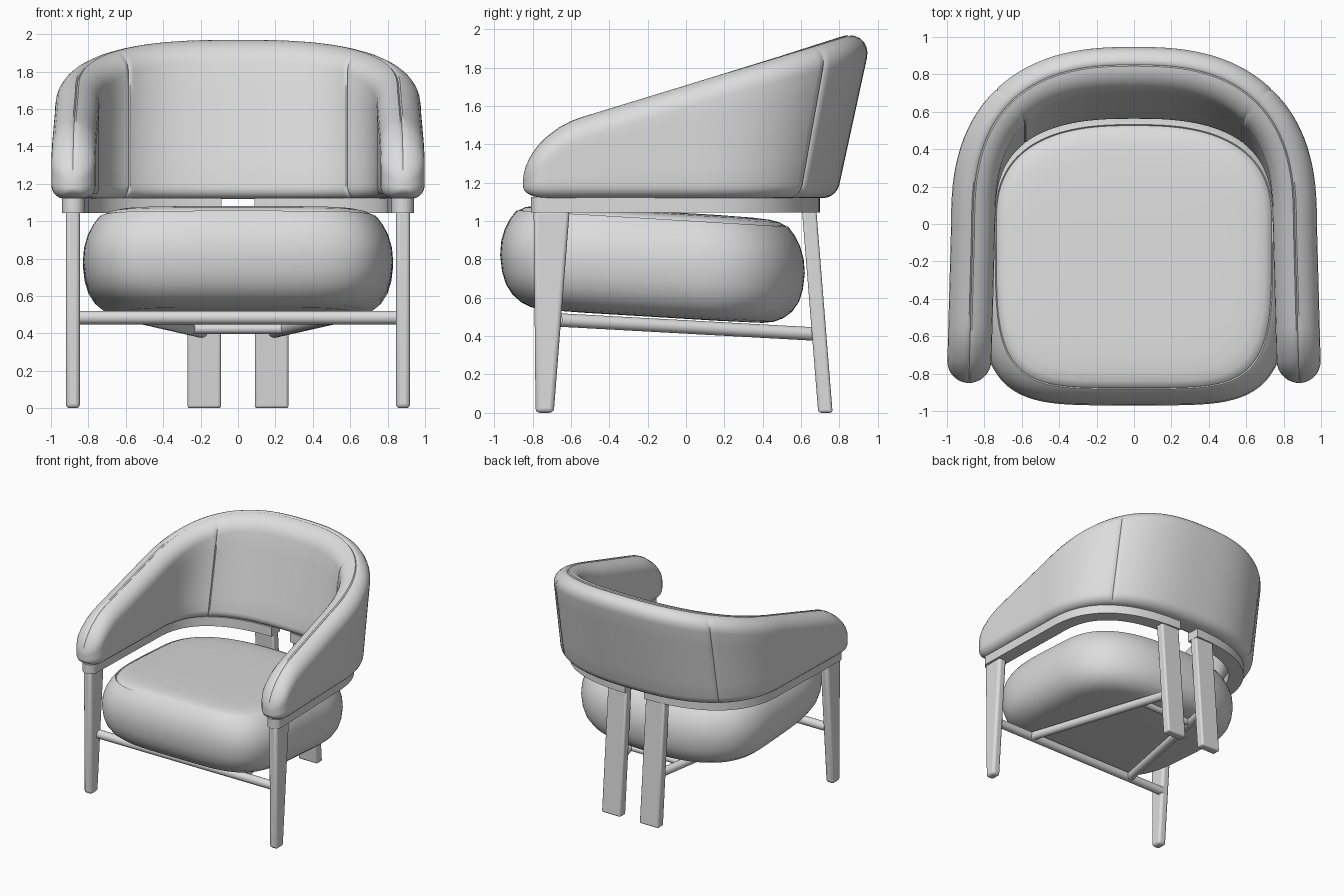
import bpy, bmesh, math
from mathutils import Vector

if "Cube" in bpy.data.objects:
    bpy.data.objects.remove(bpy.data.objects["Cube"])

grey = bpy.data.materials.new("light_grey")
grey.diffuse_color = (0.72, 0.72, 0.72, 1)
grey.use_nodes = True
grey.node_tree.nodes["Principled BSDF"].inputs["Base Color"].default_value = grey.diffuse_color


def finish(name, bm, mirror=False, bevel=0, angle=40):
    bmesh.ops.recalc_face_normals(bm, faces=bm.faces)
    me = bpy.data.meshes.new(name)
    bm.to_mesh(me)
    bm.free()
    ob = bpy.data.objects.new(name, me)
    bpy.context.collection.objects.link(ob)
    me.materials.append(grey)
    bpy.ops.object.select_all(action='DESELECT')
    ob.select_set(True)
    bpy.context.view_layer.objects.active = ob
    bpy.ops.object.shade_smooth_by_angle(angle=math.radians(angle))
    if bevel:
        b = ob.modifiers.new("bevel", 'BEVEL')
        b.width, b.segments = bevel, 3
    if mirror:
        m = ob.modifiers.new("mirror", 'MIRROR')
        m.use_clip = True
    return ob


def loft(rings, cap_start=True, cap_end=True):
    """Bridge a list of closed point rings."""
    bm = bmesh.new()
    vs = [[bm.verts.new(p) for p in r] for r in rings]
    n = len(vs[0])
    for a, b in zip(vs, vs[1:]):
        for i in range(n):
            j = (i + 1) % n
            bm.faces.new((a[i], a[j], b[j], b[i]))
    if cap_start:
        bm.faces.new(vs[0])
    if cap_end:
        bm.faces.new(vs[-1])
    return bm


def tube(name, p, q, r, mirror=False):
    p, q = Vector(p), Vector(q)
    rot = (q - p).to_track_quat('Z', 'Y')
    circle = [rot @ Vector((r * math.cos(k * math.tau / 20), r * math.sin(k * math.tau / 20), 0))
              for k in range(20)]
    return finish(name, loft([[p + c for c in circle], [q + c for c in circle]]), mirror)


def corner(t, a, b, n=2.6):
    """Point on a squarish quarter curve."""
    return Vector((a * max(math.cos(t), 0) ** (2 / n), b * max(math.sin(t), 0) ** (2 / n), 0))


def corner_normal(t, a, b, n=2.6):
    c, s = max(math.cos(t), 0), max(math.sin(t), 0)
    if c < 1e-9:
        c = 0
    return Vector((c ** (2 - 2 / n) / a, s ** (2 - 2 / n) / b, 0)).normalized()


# ---- Wraparound padded back and arms (half, mirrored) ----
def back_section(low, high, nrm, w, zb, zt, zfull):
    pts = []
    r = 0.07 * min(1, w / 0.115)
    for cx, a0 in ((-(w - r), 180), (w - r, 270)):          # lower corners
        for k in range(6):
            a = math.radians(a0 + 18 * k)
            pts.append((cx + r * math.cos(a), zb + r + r * math.sin(a)))
    z0, z1 = zb + r, zt - w
    pts += [(w, z0 + (z1 - z0) * k / 5) for k in range(1, 5)]
    for d in (0, 15, 30, 45, 60, 75, 86, 90, 94, 105, 120, 135, 150, 165, 180):
        a, rr = math.radians(d), w - (0.008 if d == 90 and w > 0.03 else 0)   # crest seam
        pts.append((rr * math.cos(a), z1 + rr * math.sin(a)))
    pts += [(-w, z1 + (z0 - z1) * k / 5) for k in range(1, 5)]
    out = []
    for s, z in pts:
        c = low.lerp(high, (z - 1.12) / (zfull - 1.12)) + nrm * s
        out.append((c.x, c.y, z))
    return out


def crest(y):
    return 1.535 + 0.306 * (y + 0.57)


sections = []
front = [(-0.73 - 0.12 * math.sin(math.radians(a)), max(math.cos(math.radians(a)), 0.06))
         for a in (88, 80, 70, 60, 48, 36, 24, 12, 0)]
front += [(y, 1) for y in (-0.66, -0.6, -0.55, -0.45, -0.3, -0.15, -0.05)]
for y, f in front:
    d = max(0, min(1, (-0.55 - y) / 0.3))
    c = Vector((0.86 - 0.027 * y, y, 0))
    zt = crest(y) - 0.24 * (1 - math.sqrt(1 - d * d))
    sections.append(back_section(c, c, Vector((1, 0, 0)), 0.118 * f,
                                 1.12 + 0.06 * (1 - f), zt, crest(y)))
angles = sorted([k * 3 for k in range(31)] + [44.4, 45.6, 1.0])
for deg in angles:
    t = math.radians(deg)
    low, high = corner(t, 0.86, 0.667), corner(t, 0.86, 0.852)
    w = 0.118 - (0.008 if deg == 45 else 0)                 # side seam groove
    sections.append(back_section(low, high, corner_normal(t, 0.86, 0.76), w,
                                 1.12, crest(high.y), crest(high.y)))
finish("padded_back", loft(sections, True, False), mirror=True, angle=50)

# ---- Frame rail under the back, one per side ----
rail = []
for k in range(9):                                          # rounded front end
    a = math.radians(85 - 85 * k / 8)
    rail.append((Vector((0.88, -0.75 - 0.06 * math.sin(a), 0)), Vector((1, 0, 0)), 0.06 * math.cos(a)))
rail.append((Vector((0.872, -0.4, 0)), Vector((1, 0, 0)), 0.06))
for deg in range(0, 88, 3):
    t = math.radians(deg)
    rail.append((corner(t, 0.86, 0.64), corner_normal(t, 0.86, 0.64), 0.06))
rings = []
for c, n, w in rail:
    a, b = c - n * w, c + n * w
    rings.append([(a.x, a.y, 1.045), (b.x, b.y, 1.045), (b.x, b.y, 1.125), (a.x, a.y, 1.125)])
finish("frame_rail", loft(rings), mirror=True)


# ---- Tapered legs ----
def leg(name, x0, x1, bottom, top, bevel):
    rings = []
    for (ya, yb), z in ((bottom, 0), (top, 1.06)):
        rings.append([(x0, ya, z), (x1, ya, z), (x1, yb, z), (x0, yb, z)])
    finish(name, loft(rings), mirror=True, bevel=bevel)


leg("front_legs", 0.845, 0.92, (-0.785, -0.69), (-0.795, -0.607), 0.022)
leg("back_legs", 0.09, 0.27, (0.69, 0.765), (0.605, 0.68), 0.014)

# ---- Stretchers under the seat ----
tube("front_stretcher", (-0.86, -0.68, 0.485), (0.86, -0.68, 0.485), 0.036)
tube("diagonal_stretchers", (0.52, -0.68, 0.485), (0.19, 0.69, 0.41), 0.035, mirror=True)
tube("cross_stretcher", (-0.26, 0.4, 0.425), (0.26, 0.4, 0.425), 0.027)

# ---- Seat cushion: rings of inset and height, tilted to the rear ----
profile = [(0.45, 0.49), (0.22, 0.493), (0.16, 0.503), (0.11, 0.525), (0.065, 0.562), (0.03, 0.615),
           (0.01, 0.68), (0, 0.765), (0.006, 0.84), (0.025, 0.905), (0.05, 0.955), (0.08, 0.995),
           (0.088, 1.003), (0.094, 0.996), (0.1, 1.006), (0.13, 1.022), (0.18, 1.033),
           (0.27, 1.039), (0.45, 1.042)]
rings = []
for inset, z in profile:
    ring = []
    for k in range(128):
        t = math.tau * k / 128
        c, s = math.cos(t), math.sin(t)
        n, depth = (2.6, 0.62) if s >= 0 else (4.5, 0.97)
        p = corner(math.atan2(abs(s), abs(c)), 0.83 - inset, depth - inset, n)
        x, y = math.copysign(p.x, c), math.copysign(p.y, s)
        ring.append((x, y, z - 0.06 * y))
    rings.append(ring)
finish("seat_cushion", loft(rings), angle=50)
